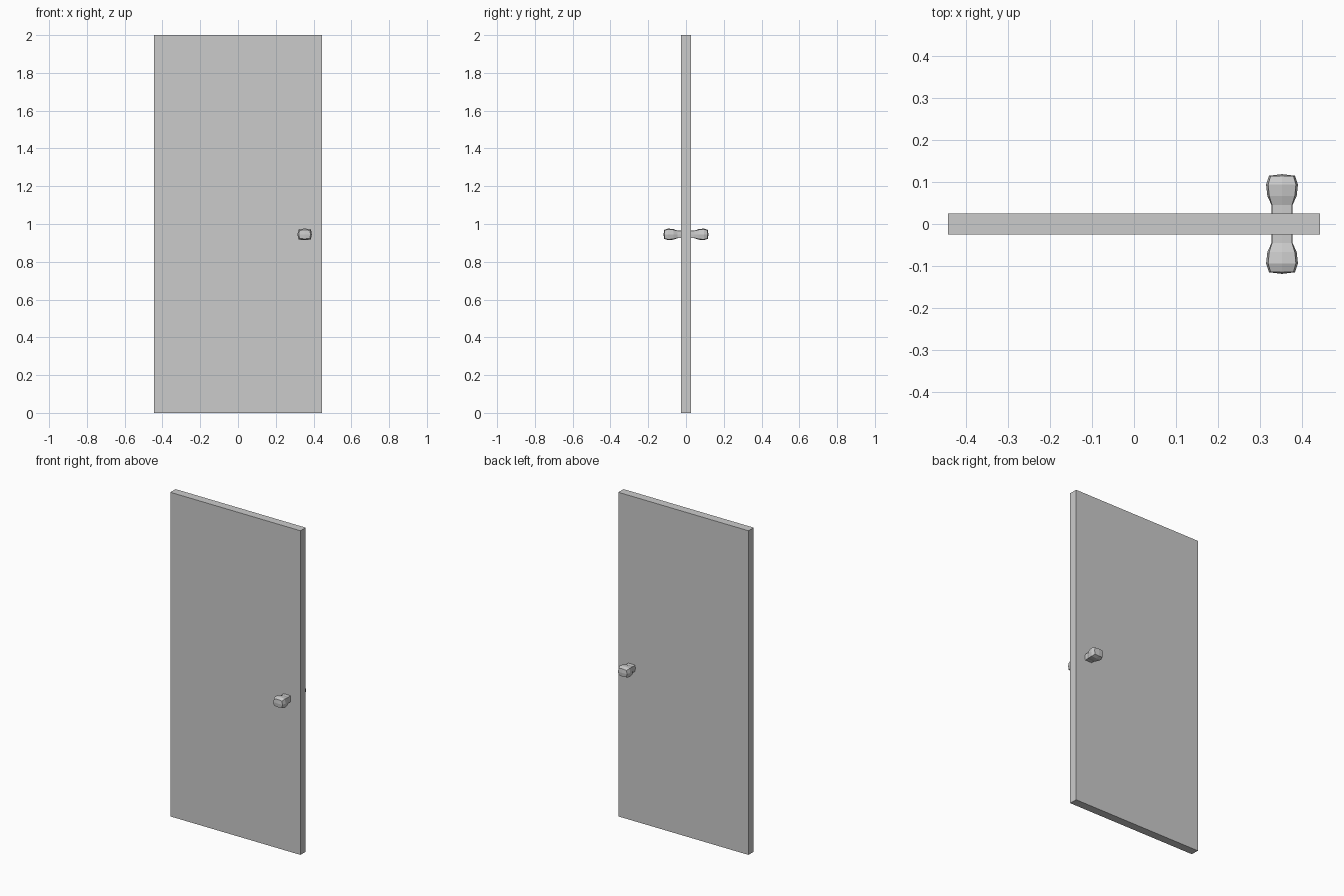
import bpy, bmesh

if "Cube" in bpy.data.objects:
    bpy.data.objects.remove(bpy.data.objects["Cube"])

# Door panel
bpy.ops.mesh.primitive_cube_add(size=1, location=(0, 0, 1))
door = bpy.context.object
door.name = "door_panel"
door.scale = (0.888, 0.051, 2.0)
bpy.ops.object.transform_apply(location=False, rotation=False, scale=True)

# Knob sections: distance from door centre, half width, half height, corner fraction
SECTIONS = [(0.015, 0.025, 0.020, 0.95),
            (0.045, 0.025, 0.020, 0.95),
            (0.067, 0.035, 0.028, 0.87),
            (0.094, 0.038, 0.031, 0.87),
            (0.115, 0.031, 0.024, 0.87)]
TIP = 0.119


def make_knob(name, side):
    bm = bmesh.new()
    rings = []
    for y, w, h, c in SECTIONS:
        outline = [(w, 0), (w * c, h * c), (0, h), (-w * c, h * c),
                   (-w, 0), (-w * c, -h * c), (0, -h), (w * c, -h * c)]
        rings.append([bm.verts.new((x, side * y, z)) for x, z in outline])
    for a, b in zip(rings, rings[1:]):
        for i in range(8):
            j = (i + 1) % 8
            bm.faces.new((a[i], a[j], b[j], b[i]))
    # Slightly domed end made of four quads, and a flat end inside the door
    tip = bm.verts.new((0, side * TIP, 0))
    end = rings[-1]
    for i in range(0, 8, 2):
        bm.faces.new((end[i], end[i + 1], end[(i + 2) % 8], tip))
    bm.faces.new(rings[0])
    bmesh.ops.recalc_face_normals(bm, faces=bm.faces[:])
    mesh = bpy.data.meshes.new(name)
    bm.to_mesh(mesh)
    bm.free()
    knob = bpy.data.objects.new(name, mesh)
    knob.location = (0.353, 0, 0.945)
    bpy.context.collection.objects.link(knob)


# One knob on each face of the door
make_knob("front_knob", -1)
make_knob("back_knob", 1)
